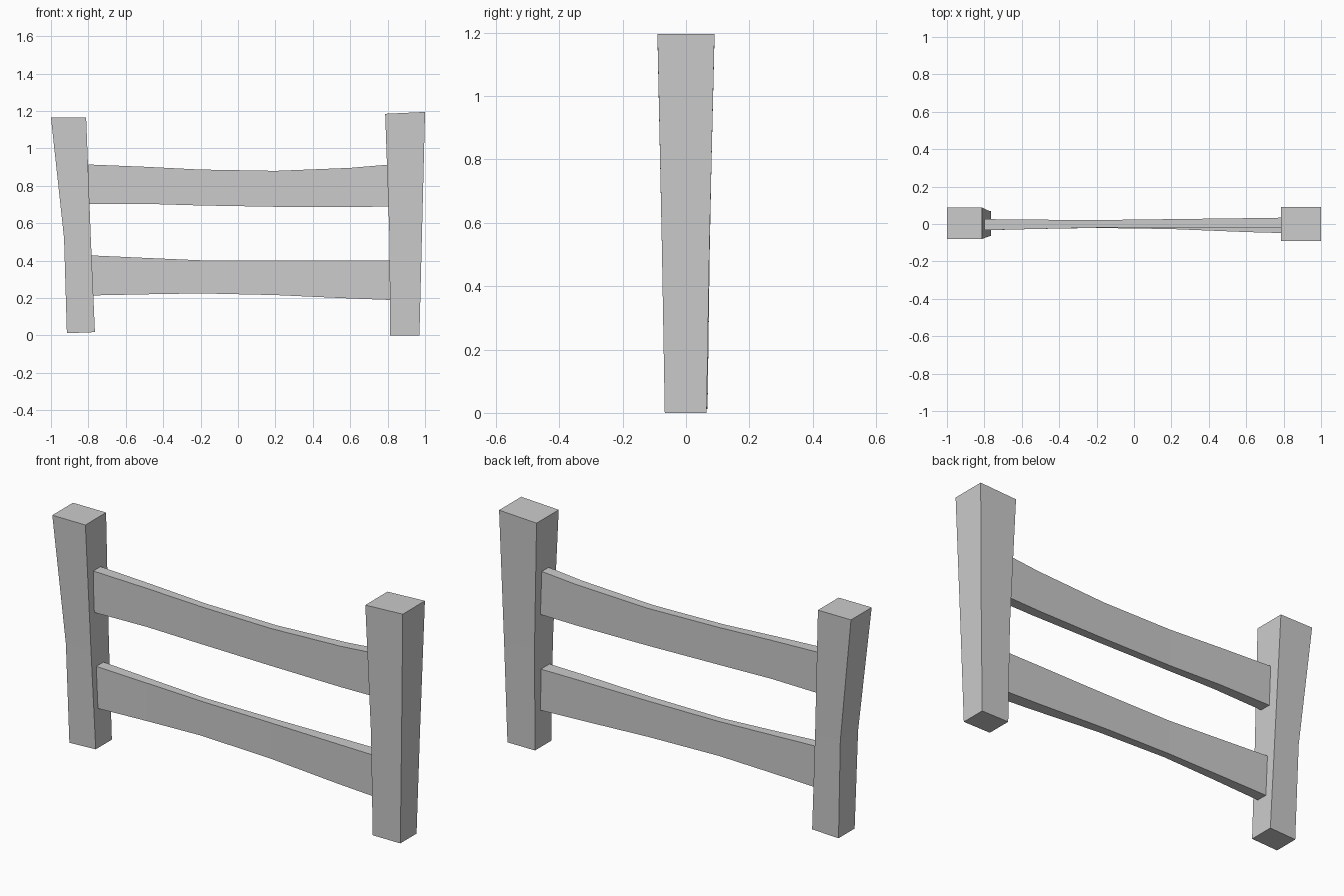
import bpy, bmesh


def loft(name, rings):
    """Skin a chain of four-cornered rings and cap both ends."""
    bm = bmesh.new()
    loops = [[bm.verts.new(p) for p in ring] for ring in rings]
    for a, b in zip(loops, loops[1:]):
        for i in range(4):
            j = (i + 1) % 4
            bm.faces.new((a[i], a[j], b[j], b[i]))
    bm.faces.new(loops[0])
    bm.faces.new(loops[-1])
    bmesh.ops.recalc_face_normals(bm, faces=bm.faces)
    mesh = bpy.data.meshes.new(name)
    bm.to_mesh(mesh)
    bm.free()
    obj = bpy.data.objects.new(name, mesh)
    bpy.context.collection.objects.link(obj)


def post(name, sections):
    # section: left x, right x, left z, right z, front y, back y
    loft(name, [[(l, f, zl), (r, f, zr), (r, b, zr), (l, b, zl)]
                for l, r, zl, zr, f, b in sections])


def rail(name, sections):
    # section: x, bottom z, top z, front y, back y
    loft(name, [[(x, f, lo), (x, b, lo), (x, b, hi), (x, f, hi)]
                for x, lo, hi, f, b in sections])


# Crooked, top-heavy posts
post("left_post", [
    (-0.915, -0.765, 0.012, 0.018, -0.063, 0.068),
    (-0.93, -0.787, 0.52, 0.52, -0.07, 0.075),
    (-1.0, -0.812, 1.165, 1.165, -0.08, 0.088)])
post("right_post", [
    (0.813, 0.97, 0.0, 0.0, -0.067, 0.065),
    (0.81, 0.983, 0.52, 0.52, -0.076, 0.074),
    (0.787, 1.0, 1.185, 1.195, -0.09, 0.09)])

# Warped rails, thinner at the middle
rail("upper_rail", [
    (-0.80, 0.702, 0.914, -0.033, 0.026),
    (-0.50, 0.704, 0.902, -0.026, 0.023),
    (-0.20, 0.695, 0.887, -0.02, 0.021),
    (0.20, 0.688, 0.880, -0.018, 0.026),
    (0.60, 0.686, 0.896, -0.02, 0.031),
    (0.812, 0.690, 0.914, -0.022, 0.034)])
rail("lower_rail", [
    (-0.785, 0.214, 0.428, -0.033, 0.026),
    (-0.50, 0.220, 0.415, -0.026, 0.022),
    (-0.20, 0.225, 0.402, -0.021, 0.018),
    (0.20, 0.216, 0.400, -0.027, 0.019),
    (0.60, 0.198, 0.402, -0.043, 0.02),
    (0.815, 0.190, 0.402, -0.049, 0.021)])
